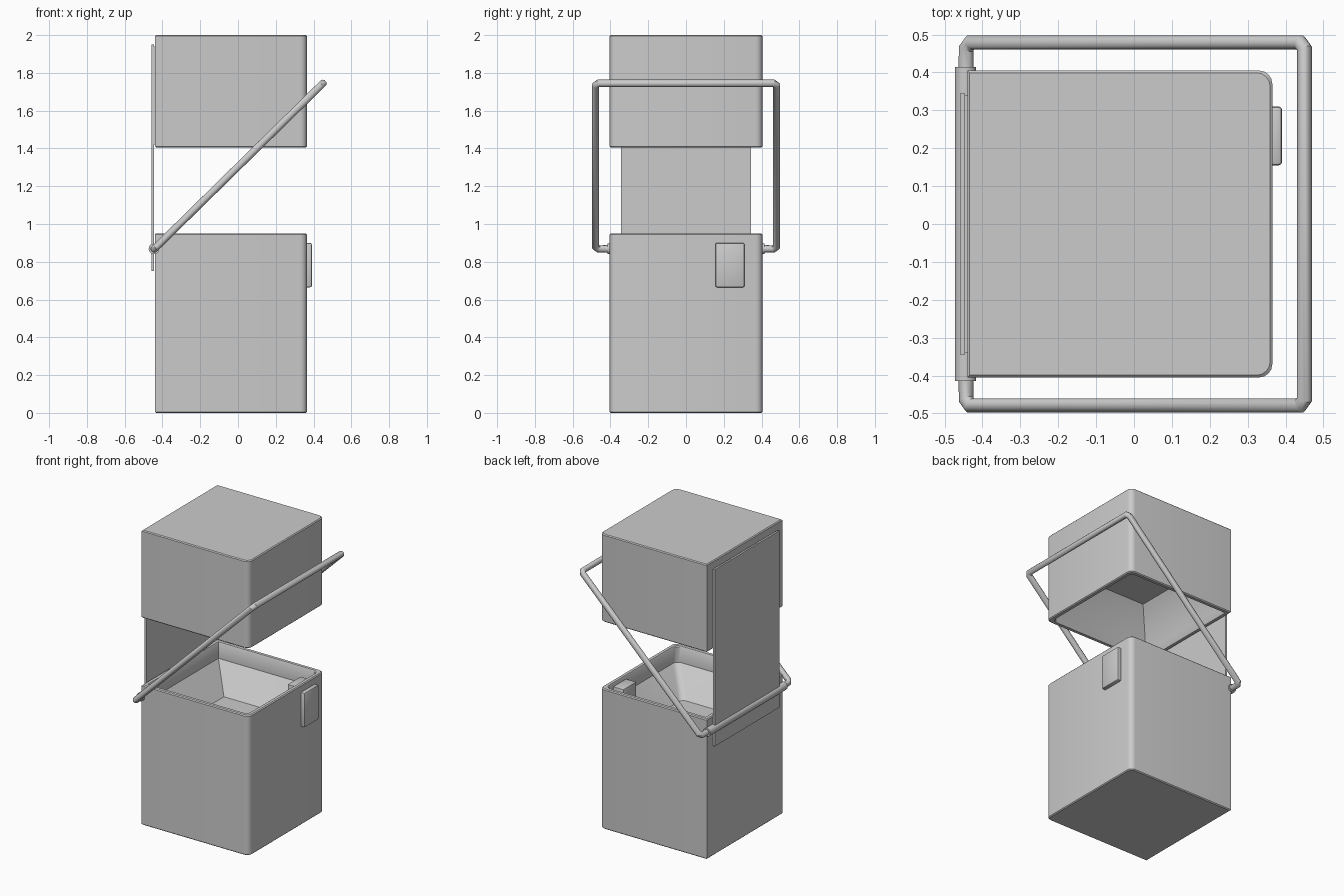
import bpy, bmesh, math
from mathutils import Vector

if "Cube" in bpy.data.objects:
    bpy.data.objects.remove(bpy.data.objects["Cube"])

X0, X1, HALF_Y = -0.44, 0.365, 0.405


def finish(name, bm, angle=35):
    bmesh.ops.recalc_face_normals(bm, faces=bm.faces)
    me = bpy.data.meshes.new(name)
    bm.to_mesh(me)
    bm.free()
    ob = bpy.data.objects.new(name, me)
    bpy.context.collection.objects.link(ob)
    smooth(ob, angle)
    return ob


def smooth(ob, angle=35):
    bpy.ops.object.select_all(action='DESELECT')
    ob.select_set(True)
    bpy.context.view_layer.objects.active = ob
    bpy.ops.object.shade_smooth_by_angle(angle=math.radians(angle))


def outline(inset):
    """Square plan with sharp back corners and rounded right-hand corners."""
    r = 0.035
    xb, xf, y = X0 + inset, X1 - inset, HALF_Y - inset
    arc = [(xf - r + r * math.cos(a), y - r + r * math.sin(a))
           for a in (math.pi / 2 * i / 4 for i in range(5))]
    return [(xb, -y)] + [(px, -py) for px, py in reversed(arc)] + arc + [(xb, y)]


def shell(name, rings):
    """Skin a stack of (inset, z) rings, capping both ends."""
    bm = bmesh.new()
    loops = [[bm.verts.new((x, y, z)) for x, y in outline(i)] for i, z in rings]
    for a, b in zip(loops, loops[1:]):
        n = len(a)
        for k in range(n):
            bm.faces.new((a[k], a[(k + 1) % n], b[(k + 1) % n], b[k]))
    bm.faces.new(loops[0])
    bm.faces.new(loops[-1])
    return finish(name, bm)


def container(name, closed_z, open_z, lip):
    s = 1 if open_z > closed_z else -1
    e = 0.006
    return shell(name, [(e, closed_z), (0, closed_z + s * e), (0, open_z - s * e),
                        (e, open_z), (0.026, open_z), (0.03, open_z - s * e),
                        (0.03, open_z - s * lip), (0.17, open_z - s * 0.28)])


def block(name, lo, hi, bevel=0):
    lo, hi = Vector(lo), Vector(hi)
    bm = bmesh.new()
    bmesh.ops.create_cube(bm, size=1)
    bmesh.ops.scale(bm, vec=hi - lo, verts=bm.verts)
    bmesh.ops.translate(bm, vec=(lo + hi) / 2, verts=bm.verts)
    if bevel:
        bmesh.ops.bevel(bm, geom=bm.edges[:], offset=bevel, segments=2,
                        profile=0.5, affect='EDGES')
    return finish(name, bm)


# Lower and upper open boxes
container("lower_box", 0, 0.95, 0.11)
container("upper_box", 2.0, 1.405, 0.06)

# Thin panel joining the boxes at the back
block("back_panel", (-0.459, -0.345, 0.75), (-0.446, 0.345, 1.95))
block("panel_backing", (-0.448, -0.34, 1.42), (-0.438, 0.34, 1.94))

# Latch plate outside and its catch inside
block("latch_plate", (0.355, 0.155, 0.665), (0.391, 0.31, 0.90), 0.009)
block("latch_catch", (0.26, 0.16, 0.78), (0.345, 0.30, 0.925), 0.004)

# Hinge rod across the back
bpy.ops.mesh.primitive_cylinder_add(vertices=20, radius=0.028, depth=0.83,
                                    location=(-0.445, 0, 0.868),
                                    rotation=(math.pi / 2, 0, 0))
rod = bpy.context.object
rod.name = "hinge_rod"
smooth(rod)

# Carrying handle: a swept tube with clipped corners
pivot, end = Vector((-0.443, 0, 0.868)), Vector((0.45, 0, 1.745))
along = (end - pivot).normalized() * 0.016
side = Vector((0, 0.479, 0))
cut = Vector((0, 0.016, 0))
half = [pivot + Vector((0, 0.40, 0)), pivot + side - cut, pivot + side + along,
        end + side - along, end + side - cut]
path = half + [Vector((p.x, -p.y, p.z)) for p in reversed(half)]
cu = bpy.data.curves.new("handle", 'CURVE')
cu.dimensions = '3D'
cu.bevel_depth = 0.02
cu.bevel_resolution = 4
cu.use_fill_caps = True
sp = cu.splines.new('POLY')
sp.points.add(len(path) - 1)
for pt, co in zip(sp.points, path):
    pt.co = (*co, 1)
handle = bpy.data.objects.new("handle", cu)
bpy.context.collection.objects.link(handle)
bpy.ops.object.select_all(action='DESELECT')
handle.select_set(True)
bpy.context.view_layer.objects.active = handle
bpy.ops.object.convert(target='MESH')
smooth(bpy.context.object)
